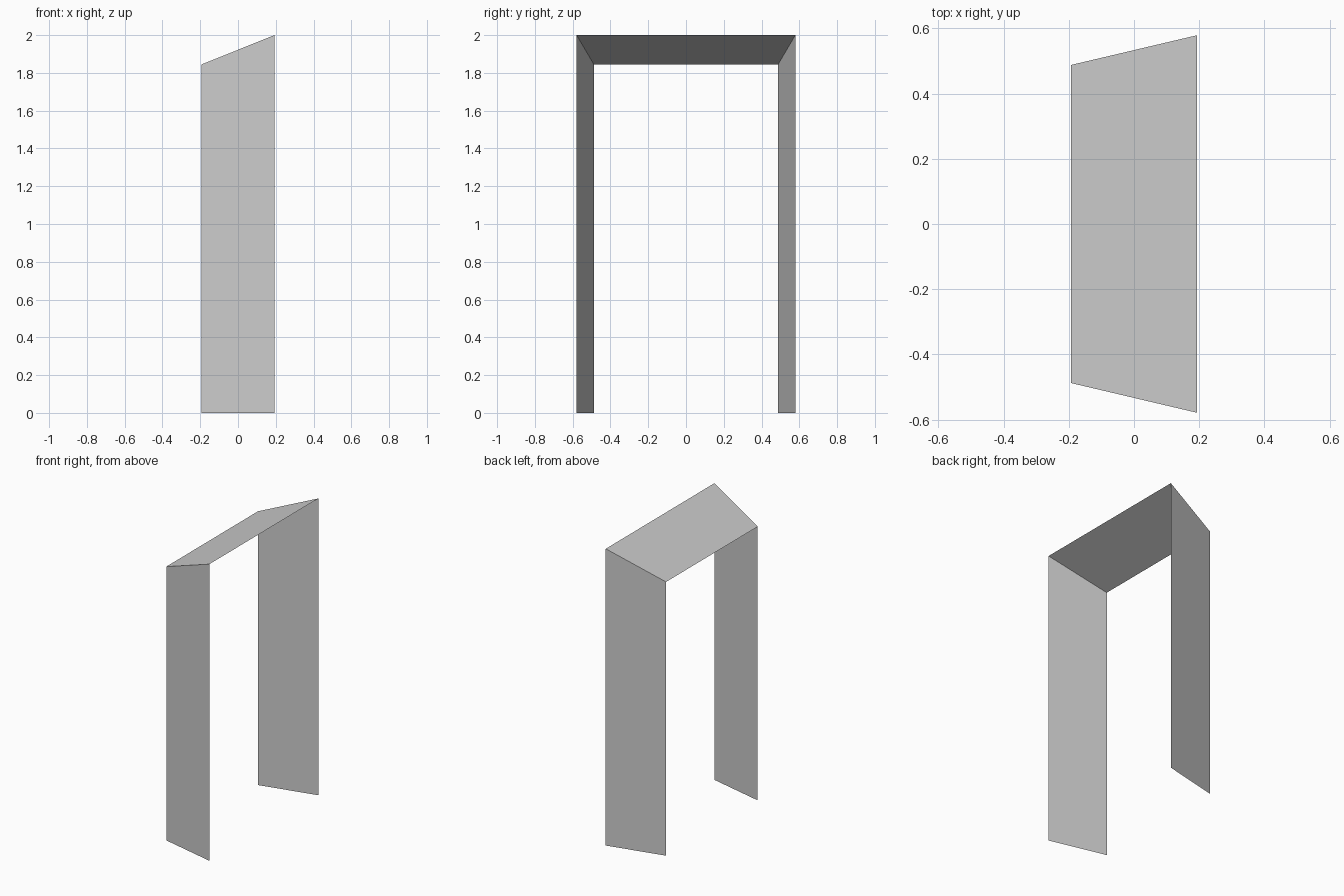
import bpy

# Remove the default cube
cube = bpy.data.objects.get("Cube")
if cube:
    bpy.data.objects.remove(cube, do_unlink=True)

# Plain grey
GREY = (0.6, 0.6, 0.6, 1.0)
grey = bpy.data.materials.new("plain grey")
grey.use_nodes = True
grey.diffuse_color = GREY
grey.node_tree.nodes["Principled BSDF"].inputs["Base Color"].default_value = GREY

# Narrow and wide openings of the splayed lining: x, half width, height
NARROW = (-0.193, 0.488, 1.845)
WIDE = (0.193, 0.579, 2.0)


def opening(x, half, height):
    """Outline of one opening, from the front foot over the top to the back foot."""
    return [(x, -half, 0), (x, -half, height), (x, half, height), (x, half, 0)]


# Thin sheet bridging the two openings: front jamb, head, back jamb
verts = opening(*NARROW) + opening(*WIDE)
faces = [(i, i + 4, i + 5, i + 1) for i in range(3)]
mesh = bpy.data.meshes.new("doorway_lining")
mesh.from_pydata(verts, [], faces)
mesh.materials.append(grey)
mesh.update()
lining = bpy.data.objects.new("doorway_lining", mesh)
bpy.context.collection.objects.link(lining)
